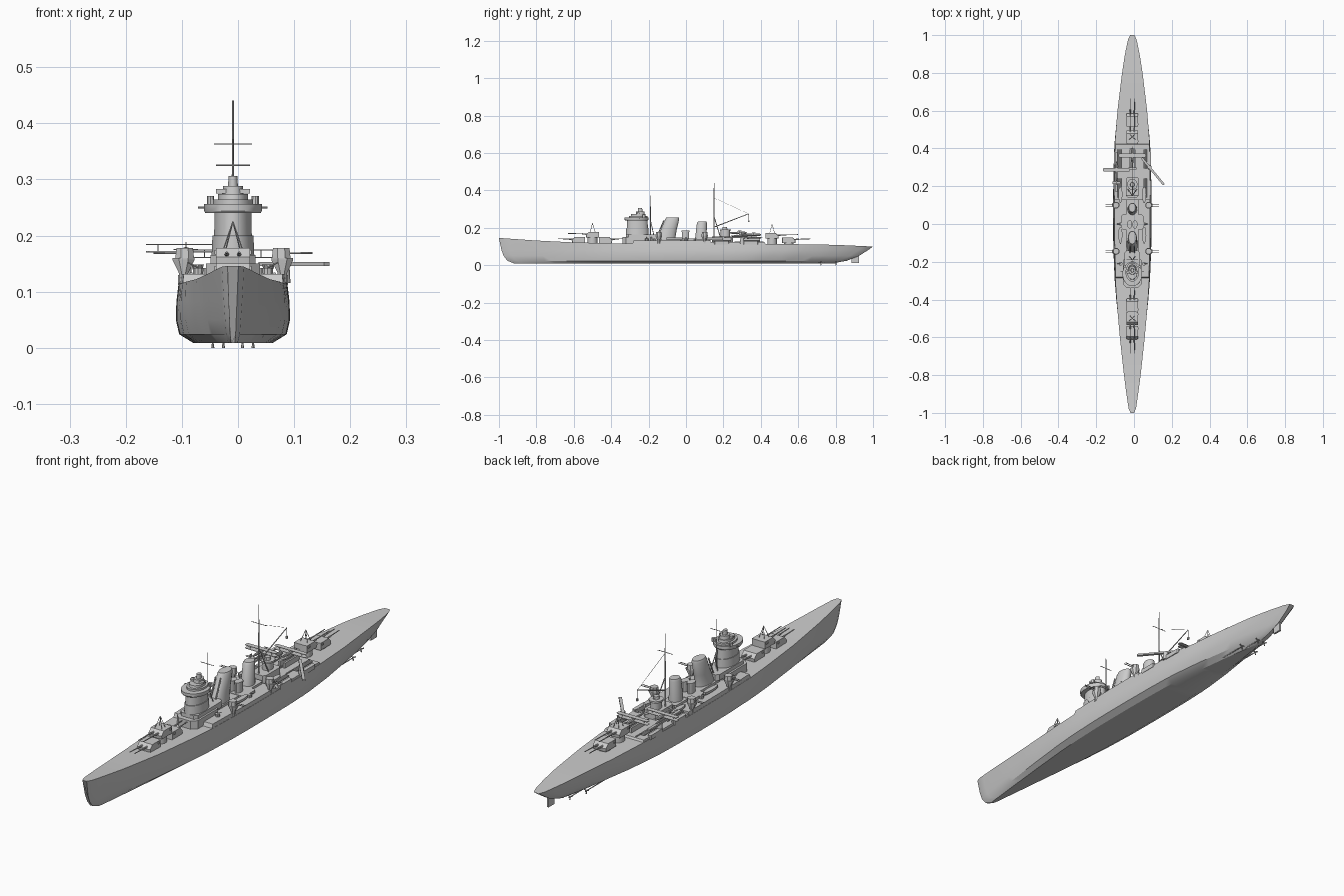
import bpy, bmesh
from math import cos, sin, pi, radians
from mathutils import Vector

CX = -0.009          # ship centreline in the final frame


def skin(name, rings):
    """Loft closed rings of points into a capped solid."""
    bm = bmesh.new()
    vs = [[bm.verts.new(p) for p in r] for r in rings]
    n = len(vs[0])
    for a, b in zip(vs, vs[1:]):
        for i in range(n):
            bm.faces.new((a[i], a[(i + 1) % n], b[(i + 1) % n], b[i]))
    bm.faces.new(vs[0])
    bm.faces.new(vs[-1])
    bmesh.ops.recalc_face_normals(bm, faces=bm.faces)
    me = bpy.data.meshes.new(name)
    bm.to_mesh(me)
    bm.free()
    ob = bpy.data.objects.new(name, me)
    bpy.context.collection.objects.link(ob)
    return ob


def oval(x, y, z, rx, ry, n=16):
    return [(x + rx * cos(2 * pi * (i + .5) / n), y + ry * sin(2 * pi * (i + .5) / n), z) for i in range(n)]


def drum(name, x, y, levels, n=16):
    """Stack of ovals: levels are (z, rx, ry, y shift)."""
    return skin(name, [oval(x, y + dy, z, rx, ry, n) for z, rx, ry, dy in levels])


def slab(name, x0, x1, y0, y1, z0, z1, c=0.0, top=0.0):
    """Box with chamfered vertical corners c and a top inset."""
    def ring(z, i):
        a, b, d, e = x0 + i, x1 - i, y0 + i, y1 - i
        if c == 0:
            return [(a, d, z), (b, d, z), (b, e, z), (a, e, z)]
        return [(a + c, d, z), (b - c, d, z), (b, d + c, z), (b, e - c, z),
                (b - c, e, z), (a + c, e, z), (a, e - c, z), (a, d + c, z)]
    return skin(name, [ring(z0, 0), ring(z1, top)])


def rod(name, p, q, r, r2=None, n=8):
    p, q = Vector(p), Vector(q)
    d = (q - p).normalized()
    u = d.orthogonal().normalized()
    v = d.cross(u)
    ring = lambda c, s: [c + (u * cos(2 * pi * i / n) + v * sin(2 * pi * i / n)) * s for i in range(n)]
    return skin(name, [ring(p, r), ring(q, r if r2 is None else r2)])


def table(t, x):
    for (a, fa), (b, fb) in zip(t, t[1:]):
        if x <= b:
            return fa + (fb - fa) * max(0, (x - a) / (b - a))
    return t[-1][1]


# Hull: fullness along the length and deck sheer
FULL = [(-1, .1), (-.985, .19), (-.9, .32), (-.8, .455), (-.6, .68), (-.4, .86), (-.28, .935), (-.1, .99),
        (.1, 1), (.3, .985), (.43, .95), (.6, .81), (.8, .56), (.9, .4), (.975, .24), (1, .12)]
SHEER = [(-1, .146), (-.8, .132), (-.6, .122), (-.28, .115), (.43, .115), (.8, .109), (1, .1)]
# levels: height (None = deck), bow y, stern y, half beam, fineness
LEVELS = [(None, -1, 1, .097, 1), (.082, -.987, .975, .101, 1.15), (.05, -.975, .925, .102, 1.25),
          (.024, -.955, .86, .096, 1.3), (.008, -.915, .77, .07, 1.35)]
stations = []
for i in range(45):
    s = -cos(pi * i / 44) * .5 + (-1 + 2 * i / 44) * .5
    half = []
    for z, y0, y1, w, p in LEVELS:
        y = y0 + (y1 - y0) * (s + 1) / 2
        half.append((w * table(FULL, s) ** p, y, table(SHEER, y) if z is None else z))
    stations.append(half + [(-x, y, z) for x, y, z in reversed(half)])
skin("hull", stations)


def deck_outline(y0, y1, z, k):
    ys = [y0 + (y1 - y0) * i / 12 for i in range(13)]
    r = [(k * .097 * table(FULL, y), y, z) for y in ys]
    return r + [(-x, y, z) for x, y, z in reversed(r)]


skin("shelter_deck", [deck_outline(-.29, .13, .105, 1), deck_outline(-.28, .13, .131, .97)])
skin("aircraft_deck", [deck_outline(.12, .43, .105, 1), deck_outline(.12, .42, .123, .97)])

# Rudder, shafts and propellers
slab("rudder", -.004, .004, .885, .925, .012, .06)
for s in (-1, 1):
    for x, y in ((.017, .8), (.036, .72)):
        rod("shaft", (s * x, y - .12, .012), (s * x, y, .012), .002)
        rod("propeller_hub", (s * x, y - .004, .012), (s * x, y + .008, .012), .003)
        for k in range(3):
            a = pi * 2 * k / 3 - pi / 2
            rod("propeller_blade", (s * x, y, .012), (s * x + .012 * cos(a), y + .003, .012 + .012 * sin(a)), .001, .003, 6)


# Main turrets: centre y, gunhouse base z, firing direction, barrel tip distance
def turret(y, z, d, reach, aerial=False):
    drum("barbette", 0, y, [(.1, .025, .026, 0), (z + .004, .025, .026, 0)])
    prof = [(-.036, 0), (.034, 0), (.036, .014), (.02, .03), (-.036, .03)]
    wid = (.022, .029, .029, .022)
    pos = (-.03, -.021, .021, .03)
    skin("gunhouse", [[(x, y + d * py * (w / .029 * .25 + .75), z + pz) for py, pz in prof] for x, w in zip(pos, wid)])
    for x in (-.011, .011):
        rod("gun_sleeve", (x, y + d * .025, z + .018), (x, y + d * .055, z + .02), .0042, .0032)
        rod("gun_barrel", (x, y + d * .05, z + .02), (x, y + d * reach, z + .022), .0024, .0018)
    slab("rangefinder", -.033, .033, y - d * .022 - .005, y - d * .022 + .005, z + .018, z + .026)
    if aerial:
        for s in (-1, 1):
            rod("aerial_leg", (s * .016, y - .012, z + .03), (0, y, z + .077), .0012, n=5)
            rod("aerial_leg", (s * .012, y + .014, z + .03), (0, y, z + .077), .0012, n=5)


turret(-.575, .12, -1, .11)
turret(-.5, .148, -1, .13, True)
turret(-.43, .12, 1, .09)
turret(.46, .142, 1, .14, True)
turret(.55, .119, 1, .115)

# Tower bridge, stacked from deck to director
slab("bridge_house", -.048, .048, -.34, -.17, .11, .15, .02)
slab("bridge_wing", -.04, .04, -.32, -.14, .14, .165, .012)
drum("bridge_tower", 0, -.26, [(.13, .04, .062, 0), (.2, .037, .06, 0), (.2, .034, .057, 0), (.243, .033, .055, 0)], 20)
drum("bridge_platform", 0, -.265, [(.24, .05, .062, 0), (.244, .052, .065, 0), (.256, .052, .065, 0)], 20)
drum("upper_bridge", 0, -.255, [(.255, .036, .05, 0), (.264, .036, .05, 0), (.264, .027, .04, 0), (.274, .027, .038, 0)], 20)
slab("bridge_rangefinder", -.03, .03, -.262, -.248, .275, .283)
drum("director", 0, -.245, [(.27, .02, .024, 0), (.288, .018, .022, 0), (.288, .009, .012, 0), (.306, .008, .011, 0)])
for s in (-1, 1):
    rod("bridge_arm", (s * .045, -.25, .25), (s * .062, -.25, .25), .002)
    drum("bridge_lamp", s * .04, -.225, [(.255, .007, .008, 0), (.27, .007, .008, 0)], 10)

# Funnels, raked aft
drum("fore_funnel", 0, -.11, [(.125, .03, .055, 0), (.15, .028, .05, .004), (.19, .025, .043, .018),
                             (.245, .024, .038, .036), (.255, .02, .034, .038)], 20)
drum("aft_funnel", 0, .078, [(.125, .026, .032, 0), (.225, .022, .027, .007), (.234, .018, .023, .009)], 20)
for s in (-1, 1):
    rod("steam_pipe", (s * .012, -.165, .13), (s * .012, -.118, .24), .003)

# Midship houses and searchlight towers
slab("midship_house", -.058, .058, -.03, .05, .125, .142, .008)
slab("funnel_house", -.034, .034, -.17, .13, .125, .14, .006)
for s in (-1, 1):
    drum("searchlight_tower", s * .014, -.002, [(.135, .012, .02, 0), (.178, .012, .02, 0), (.178, .014, .022, 0), (.186, .014, .022, 0)], 12)
    for y in (-.06, .155):
        skin("ship_boat", [[(s * .063 + x * w, y + dy, .134 + z) for x, z in ((-1, .014), (-.7, .002), (0, 0), (.7, .002), (1, .014))]
                           for dy, w in ((-.045, .002), (-.03, .008), (0, .011), (.03, .009), (.042, .005))])
slab("aft_house", -.034, .034, .14, .25, .12, .155, .01)
drum("aft_control", 0, .21, [(.15, .02, .025, 0), (.185, .02, .025, 0), (.185, .027, .03, 0), (.192, .027, .03, 0)])
drum("aft_director", 0, .208, [(.19, .012, .014, 0), (.204, .01, .012, 0)], 12)

# Twin secondary mounts on flared sponsons
for s in (-1, 1):
    for y in (-.145, .1):
        x = s * .088
        drum("secondary_sponson", x, y, [(.115, .009, .009, 0), (.133, .009, .009, 0), (.156, .021, .019, 0), (.16, .021, .019, 0)], 8)
        drum("secondary_shield", x - s * .002, y, [(.159, .018, .018, 0), (.178, .016, .016, 0)], 8)
        for dy in (-.005, .005):
            rod("secondary_barrel", (x, y + dy, .168), (x + s * .054, y + dy, .169), .0016, n=6)
    # Light guns, torpedo ports and tubes
    for y in (-.21, .0):
        drum("light_gun_tub", s * .062, y, [(.128, .009, .009, 0), (.142, .01, .01, 0)], 10)
        rod("light_gun", (s * .062, y, .143), (s * .08, y, .152), .0014, n=6)
    for y in (.19, .345):
        slab("torpedo_port", s * .09 - .008, s * .09 + .008, y - .04, y + .04, .112, .13, .004)
        for k in (-.006, 0, .006):
            rod("torpedo_tube", (s * .068 + k, y - .05, .131), (s * .068 + k, y + .05, .131), .0035)

# Masts with yards, tripod legs and aircraft boom
rod("fore_mast", (0, -.19, .13), (0, -.19, .372), .0026, .0012)
rod("fore_yard", (-.03, -.19, .325), (.03, -.19, .325), .0013, n=6)
rod("main_mast", (0, .15, .13), (0, .15, .441), .003, .0015)
rod("main_yard", (-.034, .15, .363), (.034, .15, .363), .0013, n=6)
for s in (-1, 1):
    rod("tripod_leg", (s * .028, .19, .13), (0, .15, .26), .0022)
    rod("fore_mast_leg", (s * .022, -.165, .13), (0, -.19, .24), .002)
rod("boom", (0, .153, .205), (0, .335, .275), .0026, .0018)
rod("boom_wire", (0, .15, .36), (0, .335, .275), .0007, n=4)
rod("hook_wire", (0, .335, .275), (0, .335, .235), .0008, n=4)
slab("boom_hook", -.003, .003, .331, .339, .23, .24)


# Catapults
def catapult(a, b):
    a, b = Vector(a), Vector(b)
    side = (b - a).cross(Vector((0, 0, 1))).normalized() * .006
    up = Vector((0, 0, .0035))
    skin("catapult", [[c + side - up, c + side + up, c - side + up, c - side - up] for c in (a, b)])
    m = a.lerp(b, .35)
    drum("catapult_base", m.x, m.y, [(.115, .012, .012, 0), (m.z, .01, .01, 0)], 12)


catapult((.05, .35, .149), (.167, .208, .149))
catapult((-.084, .38, .149), (-.084, .17, .149))


# Float biplanes, nose towards +y
def floatplane(x, y, z, span):
    def body(name, zc, r, stops):
        skin(name, [[(x + r * k * cos(a * pi / 4), y + dy, zc + r * k * sin(a * pi / 4)) for a in range(8)] for dy, k in stops])
    body("fuselage", z + .016, .007, ((-.075, .25), (-.03, .8), (.02, 1), (.035, .8), (.042, .2)))
    body("main_float", z, .0045, ((-.045, .3), (-.02, 1), (.03, 1), (.05, .2)))
    for h in (.013, .026):
        slab("aircraft_wing", x - span, x + span, y - .008, y + .012, z + h, z + h + .002, .005)
    slab("tailplane", x - .022, x + .022, y - .073, y - .06, z + .017, z + .0185, .003)
    slab("tail_fin", x - .001, x + .001, y - .076, y - .062, z + .015, z + .031)
    for s in (-1, 1):
        rod("wing_strut", (x + s * span * .7, y, z + .013), (x + s * span * .7, y, z + .026), .001, n=5)
        rod("float_strut", (x, y + s * .015, z), (x, y + s * .01, z + .012), .0012, n=5)
    rod("propeller", (x - .014, y + .041, z + .016), (x + .014, y + .041, z + .016), .001, n=5)


floatplane(-.084, .285, .157, .071)
floatplane(0, .36, .147, .072)
for x in (-.012, .012):
    slab("aircraft_trolley", x - .004, x + .004, .3, .395, .12, .144)
for x in (-.05, 0, .05):
    slab("aircraft_rail", x - .002, x + .002, .26, .415, .12, .127)

# Shift to the final centreline and shade
for ob in bpy.context.collection.objects:
    ob.location.x = CX
    ob.select_set(True)
    bpy.context.view_layer.objects.active = ob
bpy.ops.object.shade_smooth_by_angle(angle=radians(30))
